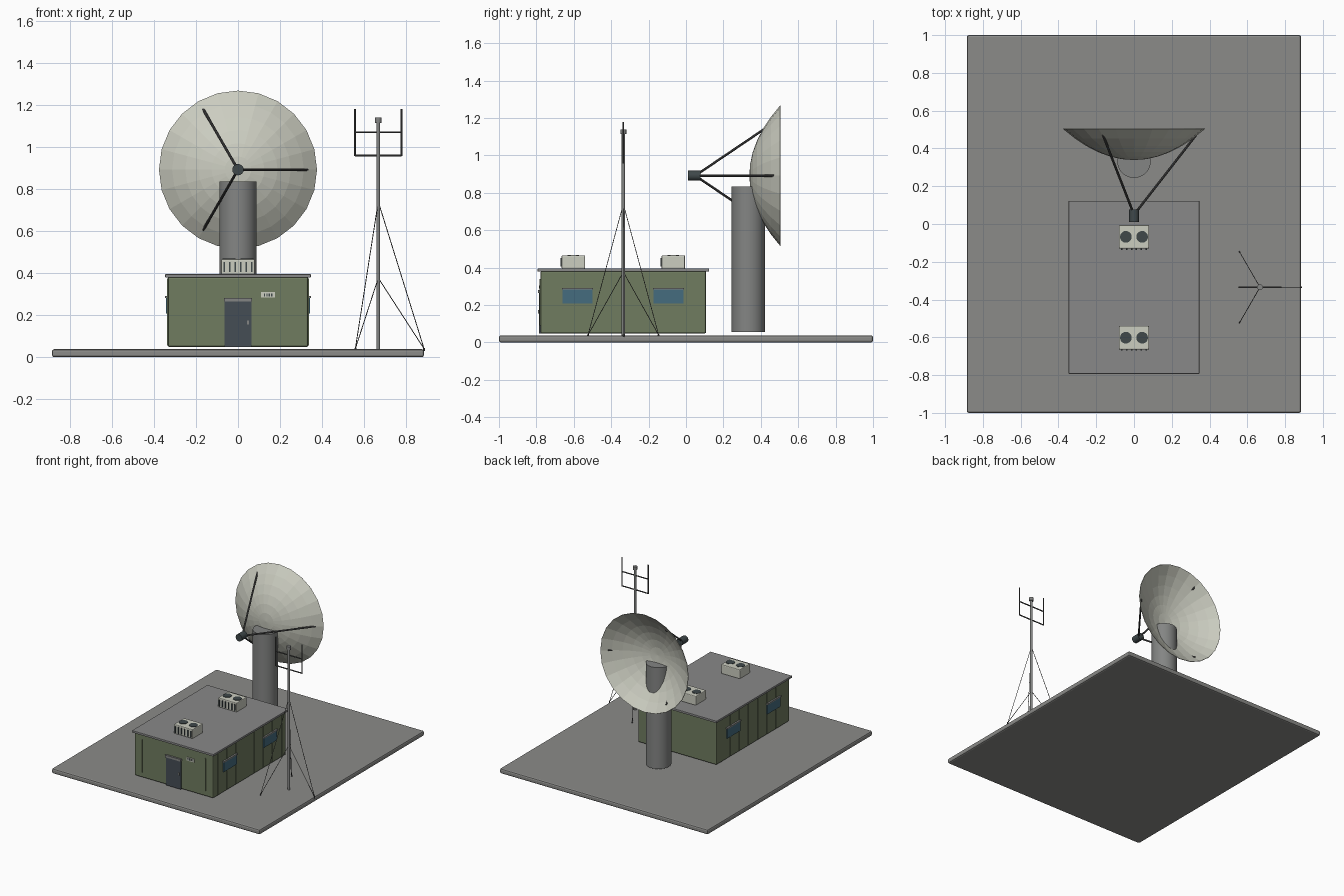
import bpy, bmesh, math
from mathutils import Vector

if "Cube" in bpy.data.objects:
    bpy.data.objects.remove(bpy.data.objects["Cube"])


def material(name, r, g, b):
    m = bpy.data.materials.new(name)
    m.use_nodes = True
    m.diffuse_color = (r, g, b, 1)
    m.node_tree.nodes["Principled BSDF"].inputs["Base Color"].default_value = (r, g, b, 1)
    return m


CONCRETE = material("concrete grey", .26, .26, .25)
GREEN = material("olive green", .16, .20, .115)
ROOF = material("roof grey", .25, .25, .25)
STEEL = material("steel grey", .23, .235, .23)
DARK = material("dark metal", .05, .065, .068)
DOOR = material("door slate", .06, .075, .09)
GLASS = material("window blue", .06, .15, .21)
WHITE = material("off white", .60, .61, .53)
CABLE = material("cable grey", .08, .08, .08)


def finish(name, bm, mat, smooth=False):
    mesh = bpy.data.meshes.new(name)
    bm.to_mesh(mesh)
    bm.free()
    mesh.materials.append(mat)
    ob = bpy.data.objects.new(name, mesh)
    bpy.context.scene.collection.objects.link(ob)
    if smooth:
        bpy.ops.object.select_all(action='DESELECT')
        ob.select_set(True)
        bpy.context.view_layer.objects.active = ob
        bpy.ops.object.shade_smooth_by_angle(angle=math.radians(35))
    return ob


def box(name, x, y, z, mat, bevel=0):
    """Box from (low, high) ranges along each axis."""
    bm = bmesh.new()
    bmesh.ops.create_cube(bm, size=1)
    for v in bm.verts:
        for i, (lo, hi) in enumerate((x, y, z)):
            v.co[i] = (lo + hi) / 2 + v.co[i] * (hi - lo)
    if bevel:
        bmesh.ops.bevel(bm, geom=bm.edges[:], offset=bevel, segments=2,
                        profile=0.5, affect='EDGES')
    return finish(name, bm, mat)


def rod(name, a, b, r, mat, sides=12):
    """Cylinder between two points."""
    a, b = Vector(a), Vector(b)
    bm = bmesh.new()
    bmesh.ops.create_cone(bm, cap_ends=True, segments=sides, radius1=r, radius2=r,
                          depth=(b - a).length)
    rot = (b - a).to_track_quat('Z', 'Y').to_matrix()
    bmesh.ops.rotate(bm, matrix=rot, verts=bm.verts)
    bmesh.ops.translate(bm, vec=(a + b) / 2, verts=bm.verts)
    return finish(name, bm, mat, smooth=True)


# Ground slab
box("ground_slab", (-.885, .885), (-1, 1), (0, .038), CONCRETE, .011)

# Building body and roof
FRONT, BACK, HALF = -.778, .108, .334
box("building", (-HALF, HALF), (FRONT, BACK), (.048, .382), GREEN, .009)
box("roof", (-.346, .346), (-.793, .123), (.379, .395), ROOF, .002)

# Wall ribs
for s, side in ((1, "left"), (-1, "right")):
    for i in range(8):
        y = -.725 + i * .111
        box(f"{side}_rib_{i}", sorted((s * .33, s * .338)), (y - .003, y + .003),
            (.055, .375), GREEN)
    box(f"front_rib_{side}", sorted((s * .267, s * .273)), (FRONT - .004, FRONT + .004),
        (.09, .34), GREEN)

    # Windows with hoods
    for i, y in enumerate((-.58, -.094)):
        box(f"{side}_window_{i}", sorted((s * .33, s * .342)), (y - .08, y + .08),
            (.208, .284), GLASS)
        box(f"{side}_window_hood_{i}", sorted((s * .33, s * .347)), (y - .083, y + .083),
            (.282, .291), STEEL)

# Door, hood and handle
box("door", (-.064, .064), (FRONT - .007, FRONT + .01), (.048, .266), DOOR)
box("door_hood", (-.067, .067), (FRONT - .014, FRONT + .01), (.264, .281), STEEL)
box("door_handle", (.043, .053), (FRONT - .013, FRONT), (.155, .175), STEEL)

# Wall vent
box("wall_vent", (.11, .176), (FRONT - .006, FRONT + .005), (.284, .309), WHITE)
for i in range(4):
    x = .126 + i * .0115
    box(f"vent_slot_{i}", (x - .003, x + .003), (FRONT - .008, FRONT), (.289, .304), DARK)

# Rooftop cooling units
for n, y in enumerate((-.068, -.602)):
    box(f"cooling_unit_{n}", (-.08, .08), (y - .063, y + .063), (.394, .466), WHITE, .006)
    for i, x in enumerate((-.043, .043)):
        rod(f"cooling_fan_{n}_{i}", (x, y, .46), (x, y, .469), .031, DARK, 20)
    for i in range(6):
        x = -.065 + i * .026
        box(f"cooling_slat_{n}_{i}", (x - .004, x + .004), (y - .069, y - .06),
            (.405, .453), DARK)

# Dish pedestal
rod("dish_pedestal", (0, .333, .057), (0, .333, .835), .089, STEEL, 32)

# Dish: spun parabola, apex towards the feed
AXIS_Z, APEX, RIM, DEPTH = .892, .34, .375, .165


def dish_y(r):
    return APEX + DEPTH * (r / RIM) ** 2


bm = bmesh.new()
profile = [bm.verts.new((RIM * i / 6, dish_y(RIM * i / 6), AXIS_Z)) for i in range(7)]
edges = [bm.edges.new(pair) for pair in zip(profile, profile[1:])]
bmesh.ops.spin(bm, geom=profile + edges, cent=(0, 0, AXIS_Z), axis=(0, 1, 0),
               angle=math.tau, steps=24)
bmesh.ops.remove_doubles(bm, verts=bm.verts, dist=.0005)
bmesh.ops.recalc_face_normals(bm, faces=bm.faces)
dish = finish("dish", bm, WHITE)
shell = dish.modifiers.new("thickness", 'SOLIDIFY')
shell.thickness = .003
shell.offset = 0

# Feed horn and its three struts
rod("feed_horn", (0, .01, AXIS_Z), (0, .077, AXIS_Z), .027, DARK, 16)
for i in range(3):
    a = i * math.tau / 3
    tip = Vector((.33 * math.cos(a), dish_y(.33) + .005, AXIS_Z + .33 * math.sin(a)))
    root = Vector((.012 * math.cos(a), .065, AXIS_Z + .012 * math.sin(a)))
    rod(f"feed_strut_{i}", root, tip, .0065, CABLE, 8)

# Antenna mast
MX, MY = .667, -.335
rod("mast", (MX, MY, .037), (MX, MY, 1.12), .0095, STEEL)
rod("mast_cap", (MX, MY, 1.115), (MX, MY, 1.14), .016, STEEL)
for i, z in enumerate((.96, 1.07)):
    rod(f"antenna_bar_{i}", (MX - .111, MY, z), (MX + .111, MY, z), .0045, CABLE, 8)
for i, x in enumerate((MX - .111, MX + .111)):
    rod(f"antenna_whip_{i}", (x, MY, .957), (x, MY, 1.18), .0042, CABLE, 8)

# Guy wires in two tiers and their ground anchors
for i in range(3):
    a = i * math.tau / 3
    foot = (MX + .218 * math.cos(a), MY + .218 * math.sin(a), .04)
    for tier, z in (("upper", .74), ("lower", .377)):
        rod(f"guy_{tier}_{i}", (MX, MY, z), foot, .002, CABLE, 6)
    rod(f"guy_anchor_{i}", (foot[0], foot[1], .03), (foot[0], foot[1], .043), .005, CABLE, 8)
